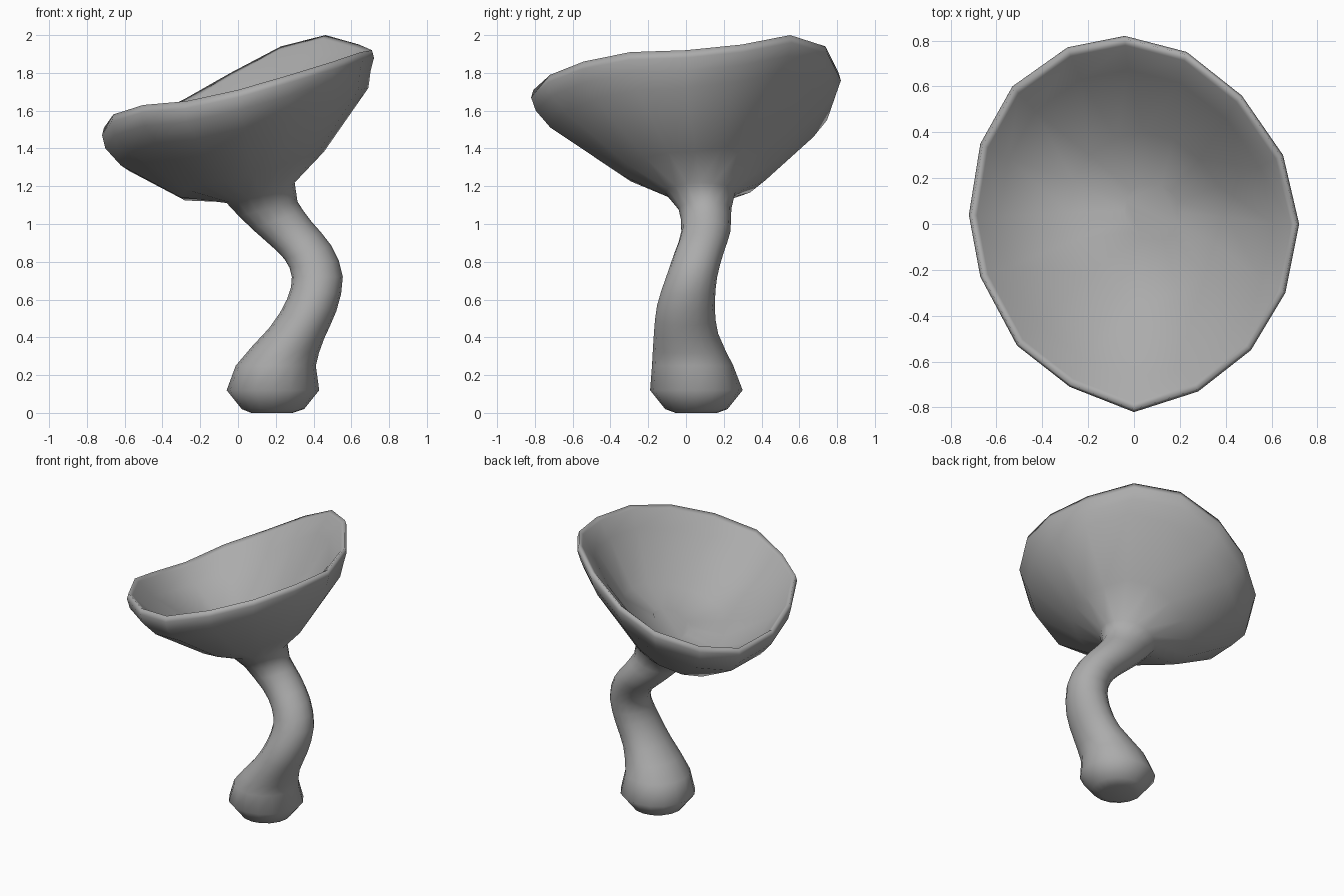
import bpy, bmesh
from math import cos, sin, tau

if "Cube" in bpy.data.objects:
    bpy.data.objects.remove(bpy.data.objects["Cube"])

N = 16

# Wavy cup rim, counter-clockwise from +x
RIM = [(.72, 0, 1.92), (.65, .30, 1.95), (.47, .56, 2.0), (.23, .75, 1.94),
       (-.04, .82, 1.80), (-.29, .77, 1.66), (-.53, .60, 1.55), (-.67, .35, 1.48),
       (-.72, .04, 1.51), (-.67, -.23, 1.58), (-.51, -.53, 1.63), (-.28, -.71, 1.65),
       (0, -.82, 1.71), (.28, -.73, 1.79), (.51, -.55, 1.86), (.66, -.30, 1.91)]

# Stem rings: centre x, y, z, radius x, y, slope along x
STEM = [(.18, .055, 0, .11, .11, 0), (.185, .055, .02, .165, .165, 0),
        (.185, .055, .12, .245, .245, 0), (.20, .035, .25, .212, .215, 0),
        (.31, .0, .42, .145, .17, -.2), (.39, .0, .57, .13, .153, -.25),
        (.42, .03, .72, .135, .135, 0), (.37, .07, .85, .123, .13, .3),
        (.27, .105, .96, .115, .13, .5), (.16, .10, 1.08, .155, .14, .25),
        (.12, .075, 1.165, .18, .185, .3)]


def smooth_stem(rows):
    """Add a Catmull-Rom midpoint between the rings of the bending part."""
    out = []
    for i, row in enumerate(rows):
        out.append(row)
        if 3 <= i <= 8:
            out.append(tuple((9 * (b + c) - a - d) / 16 for a, b, c, d in
                             zip(rows[i - 1], row, rows[i + 1], rows[i + 2])))
    return out


def stem_ring(cx, cy, cz, rx, ry, slope):
    return [(cx + rx * cos(tau * i / N), cy + ry * sin(tau * i / N),
             cz + slope * rx * cos(tau * i / N)) for i in range(N)]


def rim_ring(sx, sy, ox=0, oy=0, sz=1, oz=0):
    """Rim scaled towards the axis; heights scaled about the low side."""
    return [(x * sx + ox, y * sy + oy, 1.54 + (z - 1.54) * sz + oz) for x, y, z in RIM]


def loft(name, rings):
    bm = bmesh.new()
    loops = [[bm.verts.new(p) for p in ring] for ring in rings]
    for a, b in zip(loops, loops[1:]):
        for i in range(N):
            j = (i + 1) % N
            bm.faces.new((a[i], a[j], b[j], b[i]))
    bm.faces.new(loops[0][::-1])
    bm.faces.new(loops[-1])
    bmesh.ops.recalc_face_normals(bm, faces=bm.faces)
    mesh = bpy.data.meshes.new(name)
    bm.to_mesh(mesh)
    bm.free()
    for p in mesh.polygons:
        p.use_smooth = True
    obj = bpy.data.objects.new(name, mesh)
    bpy.context.collection.objects.link(obj)
    return obj


# Stem flowing into the outside of the cup, over the lip and down inside
rings = [stem_ring(*s) for s in smooth_stem(STEM)]
rings += [
    rim_ring(.53, .48, .075, .05, .59, -.38),     # lower cup
    rim_ring(.91, .875, .035, 0, 1, -.20),        # upper cup
    rim_ring(.975, .97, 0, 0, 1, -.11),           # below the lip
    rim_ring(1, 1, 0, 0, 1, -.04),                # outer lip
    rim_ring(.985, .985),                         # crest
    rim_ring(.95, .95, 0, 0, 1, -.02),            # inner lip
    rim_ring(.83, .82, .01, 0, .97, -.11),        # inner wall
    rim_ring(.48, .45, .06, .03, .59, -.26),      # inner floor
    rim_ring(.17, .16, .08, .05, .25, -.23),      # inner centre
]
cup = loft("mushroom_cup", rings)

# Mid-grey surface
grey = bpy.data.materials.new("mid_grey")
grey.diffuse_color = (.41, .41, .41, 1)
grey.use_nodes = True
grey.node_tree.nodes["Principled BSDF"].inputs["Base Color"].default_value = grey.diffuse_color
cup.data.materials.append(grey)
